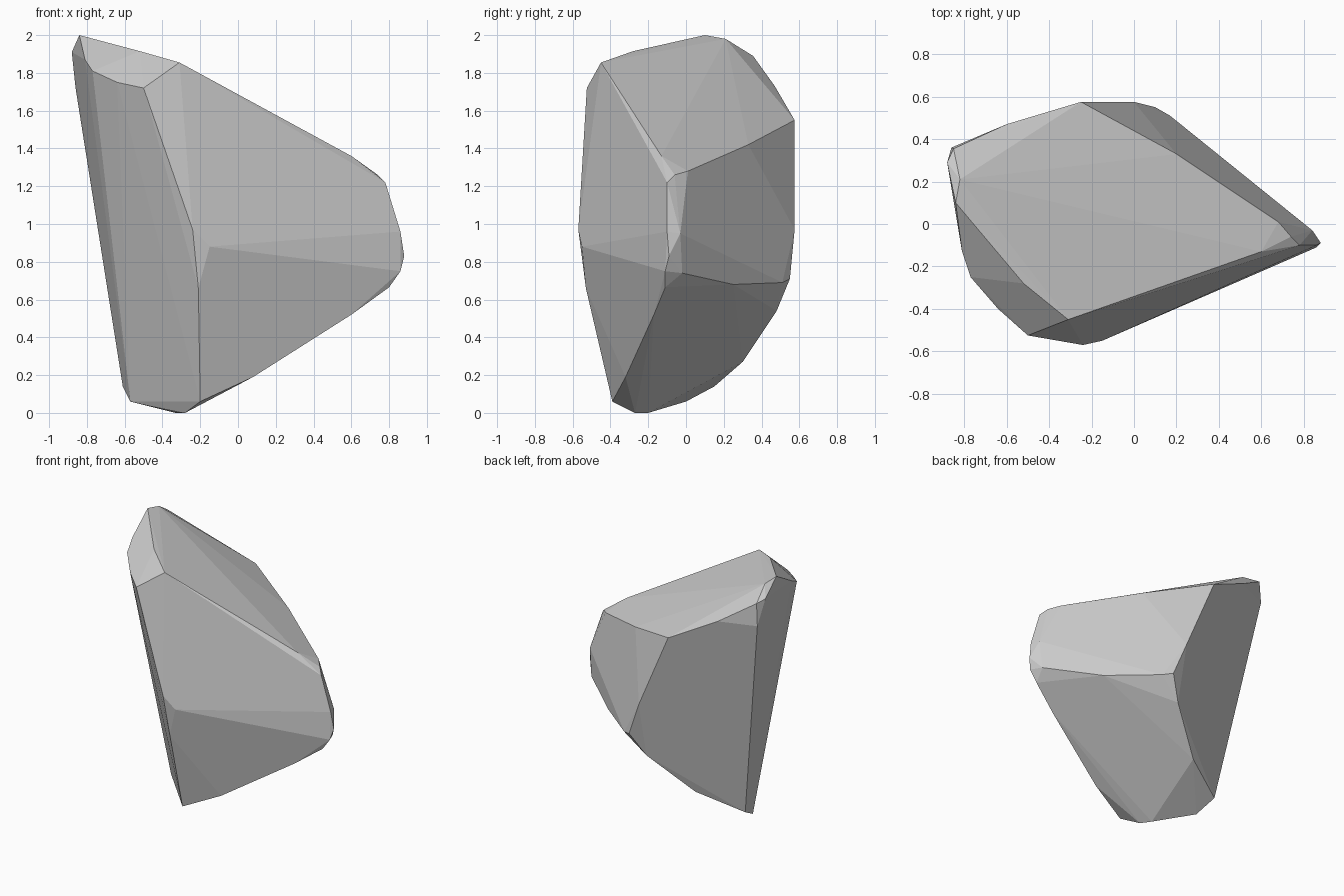
import bpy, bmesh, math

# Corner points of the boulder, grouped by region
crest = [(-.84, .10, 2.0), (-.82, .21, 1.98), (-.88, .29, 1.91), (-.85, .355, 1.89),
         (-.52, -.28, 1.915), (-.31, -.45, 1.855)]
shoulder_front = [(-.81, -.13, 1.87), (-.77, -.25, 1.81), (-.64, -.40, 1.75),
                  (-.50, -.525, 1.72)]
shoulder_back = [(-.86, .36, 1.72), (-.60, .47, 1.73), (-.25, .575, 1.55), (.20, .33, 1.42)]
front_ridge = [(-.24, -.57, .97), (-.15, -.55, .88), (-.21, -.53, .66), (-.20, -.39, .06)]
tip = [(.60, -.13, 1.36), (.74, -.06, 1.26), (.78, -.10, 1.22), (.68, .01, 1.28),
       (.86, -.10, .96), (.84, -.03, .95), (.88, -.09, .83), (.86, -.11, .75),
       (.82, -.02, .74), (.80, -.11, .665), (.60, -.17, .52)]
back = [(0, .575, .97), (.10, .55, .71), (.17, .51, .69), (.49, .25, .68)]
foot = [(0, .48, .54), (-.29, .30, .27), (-.61, .15, .14), (-.57, 0, .06),
        (-.33, -.20, 0), (-.28, -.27, 0), (.08, -.32, .19)]

# Convex shell around the corners, near-flat neighbours merged into facets
bm = bmesh.new()
for p in crest + shoulder_front + shoulder_back + front_ridge + tip + back + foot:
    bm.verts.new(p)
hull = bmesh.ops.convex_hull(bm, input=bm.verts[:])
loose = [v for v in bm.verts if not v.link_faces]
bmesh.ops.delete(bm, geom=loose, context='VERTS')
bmesh.ops.dissolve_limit(bm, angle_limit=math.radians(3),
                         verts=bm.verts[:], edges=bm.edges[:])
bmesh.ops.recalc_face_normals(bm, faces=bm.faces[:])

mesh = bpy.data.meshes.new("boulder")
bm.to_mesh(mesh)
bm.free()
bpy.context.collection.objects.link(bpy.data.objects.new("boulder", mesh))
